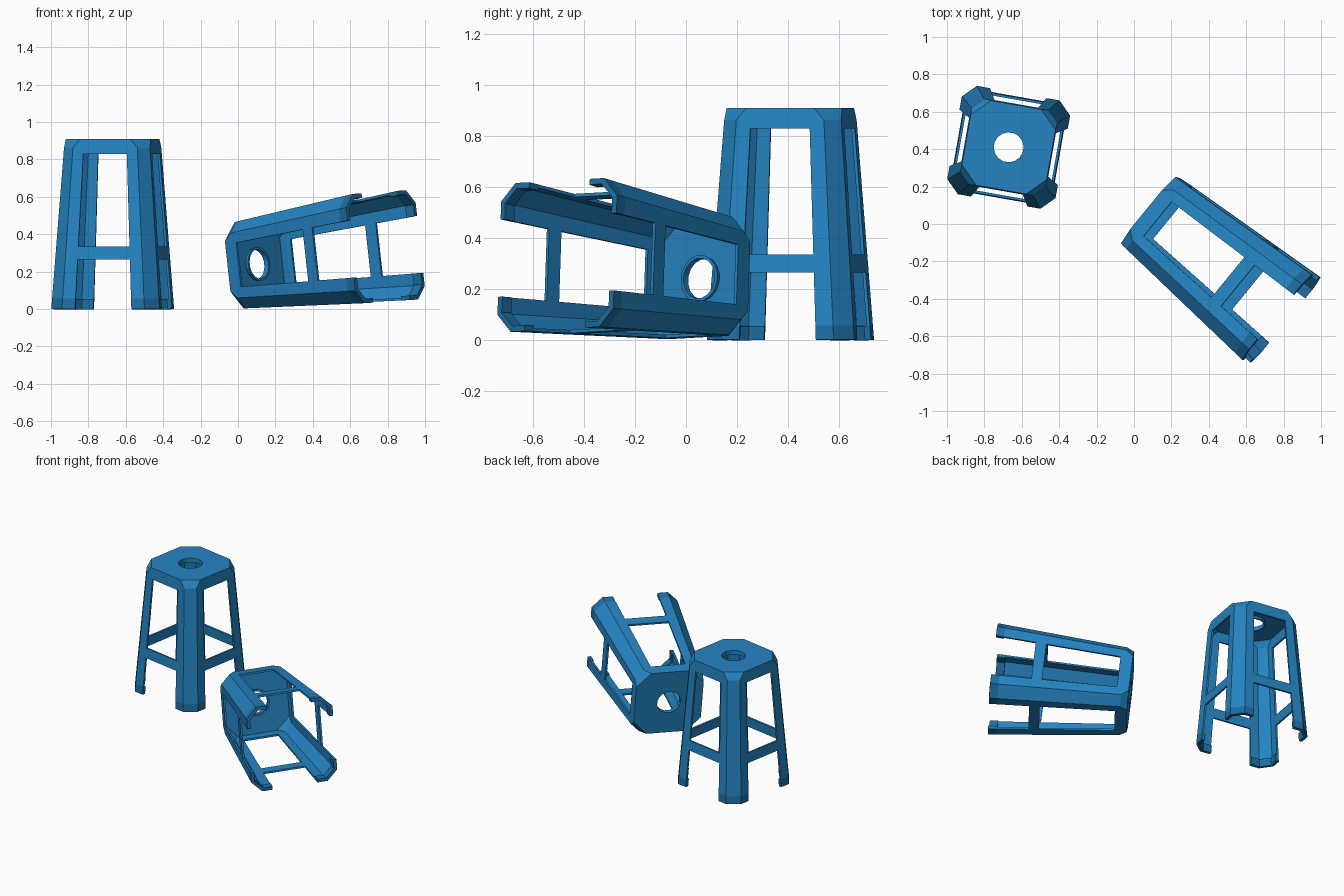
import bpy, bmesh, math
from mathutils import Matrix, Vector

if "Cube" in bpy.data.objects:
    bpy.data.objects.remove(bpy.data.objects["Cube"])


def material(name, rgb):
    m = bpy.data.materials.new(name)
    m.diffuse_color = (*rgb, 1)
    m.use_nodes = True
    m.node_tree.nodes["Principled BSDF"].inputs["Base Color"].default_value = m.diffuse_color
    return m


BLUE = material("blue plastic", (0.018, 0.23, 0.54))
DARK = material("dark blue feet", (0.013, 0.155, 0.36))

H = 0.91                      # stool height
FOOT, BR0, BR1, APRON, SHOULDER = 0.055, 0.265, 0.335, 0.83, 0.862


def ring(z):
    """Chamfered square outline at height z, four points per side."""
    f = z / H
    b = 0.294 + (0.23 - 0.294) * f            # half width
    w = 0.153 + (0.115 - 0.153) * f           # half opening between legs
    c = 0.07 - 0.012 * f                      # corner chamfer
    if z >= H:
        c = 0.095                             # wider chamfer on the seat top
    pts = []
    for s in range(4):
        rot = Matrix.Rotation(s * math.pi / 2, 3, 'Z')
        for t in (c - b, -w, w, b - c):
            pts.append(rot @ Vector((b, t, z)))
    return pts


def hole(z, r=0.08):
    return [Vector((r * math.cos(a), r * math.sin(a), z))
            for a in (math.radians(-33.75 + 22.5 * i) for i in range(16))]


def skin(name, rings, open_rows, thickness, mat, matrix):
    """Skin stacked rings, leaving the leg openings free, and thicken inwards."""
    bm = bmesh.new()
    rows = [[bm.verts.new(p) for p in r] for r in rings]
    for k in range(len(rows) - 1):
        for i in range(16):
            if k in open_rows and i % 4 == 1:
                continue
            j = (i + 1) % 16
            bm.faces.new((rows[k][i], rows[k][j], rows[k + 1][j], rows[k + 1][i]))
    loose = [v for v in bm.verts if not v.link_faces]
    bmesh.ops.delete(bm, geom=loose, context='VERTS')
    me = bpy.data.meshes.new(name)
    bm.to_mesh(me)
    bm.free()
    me.materials.append(mat)
    ob = bpy.data.objects.new(name, me)
    bpy.context.collection.objects.link(ob)
    ob.matrix_world = matrix
    mod = ob.modifiers.new("thickness", 'SOLIDIFY')
    mod.thickness = thickness
    mod.offset = -1
    return ob


def stool(prefix, matrix):
    # legs, braces, apron and seat in one moulded shell
    body = [ring(z) for z in (FOOT, BR0, BR1, APRON, SHOULDER, H)]
    body += [hole(H), hole(H - 0.03)]
    skin(prefix + "_stool_body", body, {0, 2}, 0.013, BLUE, matrix)
    # thicker feet
    skin(prefix + "_stool_feet", [ring(0), ring(FOOT)], {0}, 0.024, DARK, matrix)


# upright stool
stool("upright", Matrix.Translation((-0.67, 0.41, 0)) @
      Matrix.Rotation(math.radians(-10), 4, 'Z'))

# tipped stool lying on its side, seat facing back left
phi, tilt, roll = math.radians(-39.5), math.radians(6), math.radians(2.5)
d = Vector((math.cos(phi) * math.cos(tilt), math.sin(phi) * math.cos(tilt), math.sin(tilt)))
side = Vector((-math.sin(phi), math.cos(phi), 0))
up = d.cross(side)
zax = -d
xax = side * math.cos(roll) + up * math.sin(roll)
yax = zax.cross(xax)
rot = Matrix((xax, yax, zax)).transposed().to_4x4()
stool("tipped", Matrix.Translation((0.09, 0.07, 0.238)) @ rot @
      Matrix.Translation((0, 0, -H)))
